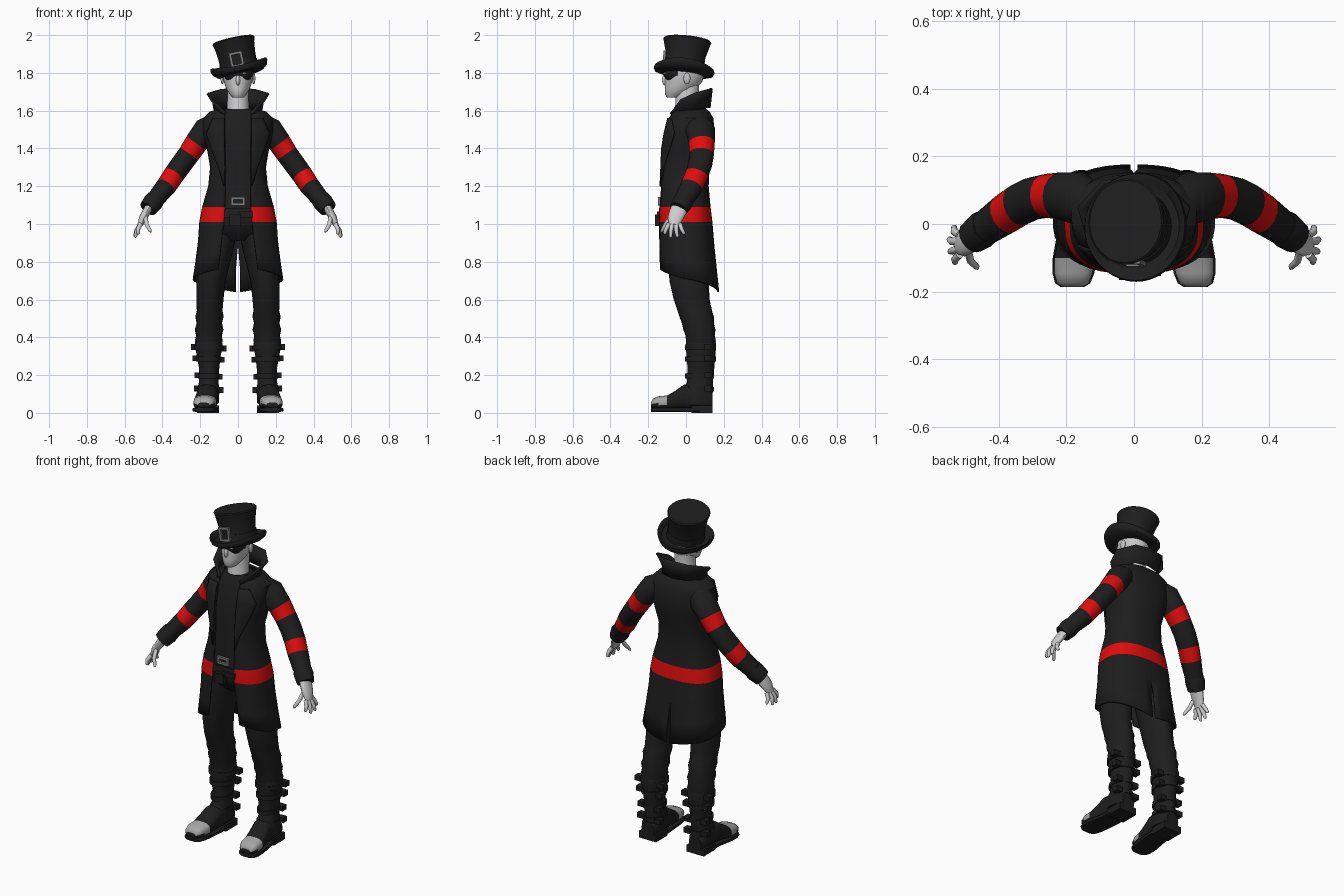
import bpy, bmesh
from math import sin, cos, pi, asin, radians
from mathutils import Vector, Matrix

cube = bpy.data.objects.get("Cube")
if cube:
    bpy.data.objects.remove(cube, do_unlink=True)


def material(name, r, g, b):
    m = bpy.data.materials.new(name)
    m.use_nodes = True
    m.diffuse_color = (r, g, b, 1)
    m.node_tree.nodes["Principled BSDF"].inputs["Base Color"].default_value = (r, g, b, 1)
    return m


BLACK = material("black cloth", .013, .013, .013)
RED = material("red band", .75, .004, .004)
SKIN = material("pale skin", .6, .6, .6)
STEEL = material("toe steel", .38, .38, .38)
BUCKLE = material("buckle metal", .2, .2, .2)


def finish(name, bm, mats, mirror=False, thick=0):
    bmesh.ops.recalc_face_normals(bm, faces=bm.faces)
    me = bpy.data.meshes.new(name)
    bm.to_mesh(me)
    bm.free()
    for m in mats:
        me.materials.append(m)
    me.shade_smooth()
    me.set_sharp_from_angle(angle=radians(42))
    ob = bpy.data.objects.new(name, me)
    bpy.context.collection.objects.link(ob)
    if mirror:
        ob.modifiers.new("Mirror", 'MIRROR').merge_threshold = .002
    if thick:
        ob.modifiers.new("Solidify", 'SOLIDIFY').thickness = thick
    return ob


def skin(name, rows, mats, closed=True, rule=None, **kw):
    """Join rows of points into a surface; rule(row, centre) picks a material."""
    bm = bmesh.new()
    vs = [[bm.verts.new(p) for p in row] for row in rows]
    n = len(vs[0])
    for i in range(len(vs) - 1):
        for j in range(n if closed else n - 1):
            k = (j + 1) % n
            f = bm.faces.new((vs[i][j], vs[i][k], vs[i + 1][k], vs[i + 1][j]))
            if rule:
                f.material_index = rule(i, f.calc_center_median())
    if closed:
        bm.faces.new(vs[0])
        bm.faces.new(vs[-1])
    return finish(name, bm, mats, **kw)


def spow(v, p):
    return abs(v) ** p * (1 if v >= 0 else -1)


def ring(c, u, v, n=24, p=1):
    c, u, v = Vector(c), Vector(u), Vector(v)
    return [c + u * spow(cos(2 * pi * i / n), p) + v * spow(sin(2 * pi * i / n), p) for i in range(n)]


def column(name, secs, mats, p=1, **kw):
    """Stack of level ellipses: z, centre x, half width, front y, back y."""
    rows = [ring((x, (a + b) / 2, z), (r, 0, 0), (0, (b - a) / 2, 0), 28, p) for z, x, r, a, b in secs]
    return skin(name, rows, mats, **kw)


def tube(name, pts, radii, mats, deep=1, **kw):
    pts = [Vector(p) for p in pts]
    rows = []
    for i, p in enumerate(pts):
        t = (pts[min(i + 1, len(pts) - 1)] - pts[max(i - 1, 0)]).normalized()
        u = Vector((0, 1, 0)).cross(t).normalized()
        rows.append(ring(p, u * radii[i], t.cross(u) * radii[i] * deep, 16))
    return skin(name, rows, mats, **kw)


def boxes(name, items, mat, matrix=Matrix(), **kw):
    bm = bmesh.new()
    for c, s in items:
        bmesh.ops.create_cube(bm, size=1, matrix=matrix @ Matrix.Translation(c) @ Matrix.Diagonal((*s, 1)))
    return finish(name, bm, [mat], **kw)


def frame(name, c, w, h, mat, matrix=Matrix()):
    x, y, z = c
    b, d = .013, .014
    bars = [((x + s * (w - b) / 2, y, z), (b, d, h)) for s in (-1, 1)]
    bars += [((x, y, z + s * (h - b) / 2), (w, d, b)) for s in (-1, 1)]
    return boxes(name, bars, mat, matrix)


def ball(name, c, s, mat, matrix=Matrix(), **kw):
    bm = bmesh.new()
    bmesh.ops.create_uvsphere(bm, u_segments=16, v_segments=10, radius=1,
                              matrix=Matrix.Translation(c) @ matrix @ Matrix.Diagonal((*s, 1)))
    return finish(name, bm, [mat], **kw)


# Coat: rows of z, half width, front y, back y, half opening
BODY = [(1.615, .09, -.05, .1, .07), (1.595, .15, -.075, .125, .07), (1.56, .185, -.095, .145, .07),
        (1.48, .185, -.115, .152, .07), (1.4, .165, -.13, .15, .07), (1.3, .148, -.135, .125, .068),
        (1.2, .158, -.138, .12, .068), (1.09, .19, -.145, .13, .07), (1.01, .205, -.148, .14, .075)]
TAIL = [(.33, .212, -.148, .15, .085), (.67, .225, -.148, .163, .095), (1, .24, -.146, .176, .105)]
P = .8


def angle_at(x, r):
    return asin(min(1, x / r) ** (1 / P))


def around(r, a, b, th, z):
    return Vector((r * spow(sin(th), P), (a + b) / 2 - (b - a) / 2 * spow(cos(th), P), z))


coat = []
N = 20
for i, (z, r, a, b, gap) in enumerate(BODY + TAIL):
    start, row = angle_at(gap, r), []
    for j in range(N + 1):
        f = j / N
        height = z if i < len(BODY) else 1.01 - z * (.25 + .12 * f)
        row.append(around(r, a, b, start + (pi - start) * f, height))
    row[-1].x = .011 if i > len(BODY) else 0
    coat.append(row)
skin("coat", coat, [BLACK, RED], closed=False, rule=lambda i, c: int(i == 7), mirror=True, thick=.01)

# Lapels lie just over the coat front
lapel = []
for (z, r, a, b, gap), w in zip(BODY[2:7], (.13, .165, .14, .1, .073)):
    s, e = angle_at(gap, r), angle_at(w, r)
    lapel.append([around(r + .006, a - .009, b, s + (e - s) * j / 6, z) for j in range(7)])
skin("lapels", lapel, [BLACK], closed=False, mirror=True, thick=.008)

# Standing collar, highest at the back
low = [(.07, -.078, 1.58), (.108, -.03, 1.595), (.118, .03, 1.605), (.075, .1, 1.615), (0, .118, 1.615)]
top = [(.078, -.07, 1.605), (.135, -.03, 1.66), (.158, .045, 1.695), (.09, .118, 1.715), (0, .13, 1.72)]
mid = [(Vector(p) + Vector(q)) / 2 - Vector((.012 * (k < 4), 0, 0)) for k, (p, q) in enumerate(zip(low, top))]
skin("collar", [low, mid, top], [BLACK], closed=False, mirror=True, thick=.012)

# Shirt, hips and belt
column("shirt", [(1.61, 0, .07, -.06, .07)] + [(z, 0, r * .88, a + .014, b - .02) for z, r, a, b, g in BODY[2:]]
       + [(.95, 0, .16, -.1, .12), (.91, 0, .09, -.06, .09)], [BLACK], P)
column("belt", [(1.085, 0, .17, -.142, .115), (1.035, 0, .175, -.146, .12)], [BLACK], P)
frame("belt_buckle", (0, -.14, 1.12), .075, .045, BUCKLE)
boxes("belt_pouch", [((-.015, -.147, 1.02), (.06, .036, .06)), ((.04, -.143, 1.05), (.08, .02, .03))], BLACK)

# Sleeves with two bands, plus cuffs
path = [(.12, .06, 1.54), (.165, .075, 1.5), (.22, .083, 1.43), (.26, .083, 1.37), (.3, .075, 1.315),
        (.34, .056, 1.26), (.38, .03, 1.2), (.43, -.005, 1.14), (.475, -.036, 1.085)]
tube("sleeves", path, [.05, .07, .062, .058, .057, .056, .054, .048, .042], [BLACK, RED], 1.12,
     rule=lambda i, c: int(i in (2, 5)), mirror=True)
tube("cuffs", [(.435, -.008, 1.135), (.45, -.018, 1.115), (.478, -.039, 1.08)], [.05, .053, .047],
     [BLACK], 1.05, mirror=True)

# Hands
tube("palms", [(.47, -.033, 1.09), (.487, -.045, 1.06), (.505, -.057, 1.03), (.518, -.063, .995)],
     [.022, .022, .02, .014], [SKIN], 2, mirror=True)
for finger, y, tip in (("little", -.032, (.533, -.008, .945)), ("ring", -.052, (.548, -.045, .93)),
                       ("middle", -.072, (.545, -.082, .928)), ("index", -.09, (.53, -.115, .945)),
                       ("thumb", -.08, (.462, -.132, .957))):
    base = Vector((.515, y, 1.0)) if finger != "thumb" else Vector((.49, y, 1.035))
    tip = Vector(tip)
    tube(finger + "_fingers", [base, base.lerp(tip, .5) + Vector((.007, -.003, 0)), base.lerp(tip, .9), tip],
         [.012, .011, .009, .004], [SKIN], mirror=True)

# Head and neck
HEAD = [(1.67, .028, -.1, -.04), (1.685, .042, -.112, .0), (1.715, .062, -.112, .05), (1.75, .074, -.112, .085),
        (1.785, .082, -.112, .095), (1.825, .084, -.11, .097), (1.87, .07, -.08, .08)]
column("neck", [(1.57, 0, .07, -.07, .08), (1.61, 0, .058, -.058, .065), (1.74, 0, .055, -.05, .07)], [SKIN])
column("head", [(z, 0, r, a, b) for z, r, a, b in HEAD], [SKIN])
ball("nose", (0, -.112, 1.762), (.012, .015, .028), SKIN)
ball("ears", (.083, .005, 1.77), (.009, .018, .03), SKIN, mirror=True)

# Eye mask
mask = []
for z, dip in ((1.775, .012), (1.8, 0), (1.825, 0)):
    mask.append([around(.087, -.117, .1, radians(68) * j / 10, 0) +
                 Vector((0, 0, z + dip * cos(pi * j / 5))) for j in range(11)])
    for p in mask[-1]:
        s = p.x / .087
        p.x, p.y = .086 * s, -.009 - .11 * (1 - s * s) ** .5
skin("eye_mask", mask, [BLACK], closed=False, mirror=True, thick=.008)
ball("eyes", (.034, -.113, 1.797), (.011, .006, .005), SKIN, mirror=True)

# Tilted top hat: profile of radius, height, brim lift at the sides
tilt = (Matrix.Translation((.01, -.01, 1.812)) @ Matrix.Rotation(radians(-12), 4, 'Y')
        @ Matrix.Rotation(radians(-6), 4, 'X'))
hat = []
for r, z, lift in ((.085, -.02, 0), (.125, -.022, .006), (.147, -.016, .016), (.154, 0, .02), (.151, .012, .02),
                   (.143, .012, .016), (.128, .0, .006), (.1, 0, 0), (.098, .03, 0), (.1, .08, 0),
                   (.106, .135, 0), (.113, .163, 0), (.108, .169, 0)):
    stretch = 1.05 if z < .1 else 1.13
    hat.append([tilt @ Vector((p.x, p.y * stretch, z + lift * (p.x / r) ** 2 * 1.3))
                for p in ring((0, 0, 0), (r, 0, 0), (0, r, 0), 40)])
skin("top_hat", hat, [BLACK])
column("hat_ribbon", [(.004, 0, .104, -.11, .11), (.045, 0, .102, -.108, .108)], [BLACK]).matrix_world = tilt
frame("hat_buckle", (-.005, -.111, .05), .07, .08, BUCKLE, tilt)

# Trousers with folds at the shins
legs = [(.98, .08, .08, -.09, .11), (.85, .112, .084, -.095, .12), (.7, .143, .077, -.088, .12),
        (.6, .149, .072, -.065, .125), (.54, .15, .068, -.045, .138), (.51, .151, .075, -.035, .147),
        (.475, .152, .067, -.022, .147), (.44, .153, .076, -.014, .156), (.41, .154, .068, -.003, .152),
        (.38, .155, .074, 0, .158), (.35, .155, .065, .005, .152)]
column("trousers", legs, [BLACK], mirror=True)

# Boot shafts, straps and buckles
column("boot_shafts", [(.375, .155, .07, 0, .157), (.36, .155, .074, -.002, .16), (.3, .155, .063, .003, .155),
                       (.24, .153, .054, .008, .15), (.16, .155, .052, .004, .142), (.12, .158, .06, -.02, .142),
                       (.05, .16, .058, -.03, .14)], [BLACK], mirror=True)
for z, r in ((.345, .078), (.285, .068), (.195, .057), (.125, .061)):
    column("boot_strap", [(z + s * .013, .155, r, -.004, .158 if z > .25 else .148) for s in (-1, 1)],
           [BLACK], mirror=True)
    boxes("strap_buckles", [((.155 + s * r * .95, .115, z + s * .004), (.04, .036, .03)) for s in (-1, 1)],
          BLACK, mirror=True)

# Feet: sections of y, centre x, half width, bottom, top
FEET = [(-.186, .182, .03, .03, .055), (-.175, .181, .047, .022, .075), (-.145, .179, .057, .018, .088),
        (-.1, .175, .06, .018, .092), (-.06, .17, .058, .02, .115), (-.01, .163, .056, .022, .15),
        (.06, .16, .055, .022, .14), (.12, .158, .052, .022, .12), (.14, .158, .04, .022, .1)]
skin("boot_feet", [ring((x, y, (a + b) / 2), (w, 0, 0), (0, 0, (b - a) / 2), 24, .75) for y, x, w, a, b in FEET],
     [BLACK, STEEL], rule=lambda i, c: int(i < 3 and c.z > .047), mirror=True)
sole = [ring((x, y, .017), (w + .005, 0, 0), (0, 0, .012), 16, .4) for y, x, w, a, b in FEET]
skin("boot_soles", sole, [BLACK], mirror=True)
boxes("boot_heels", [((.159, .085, .02), (.115, .11, .04))], BLACK, mirror=True)
